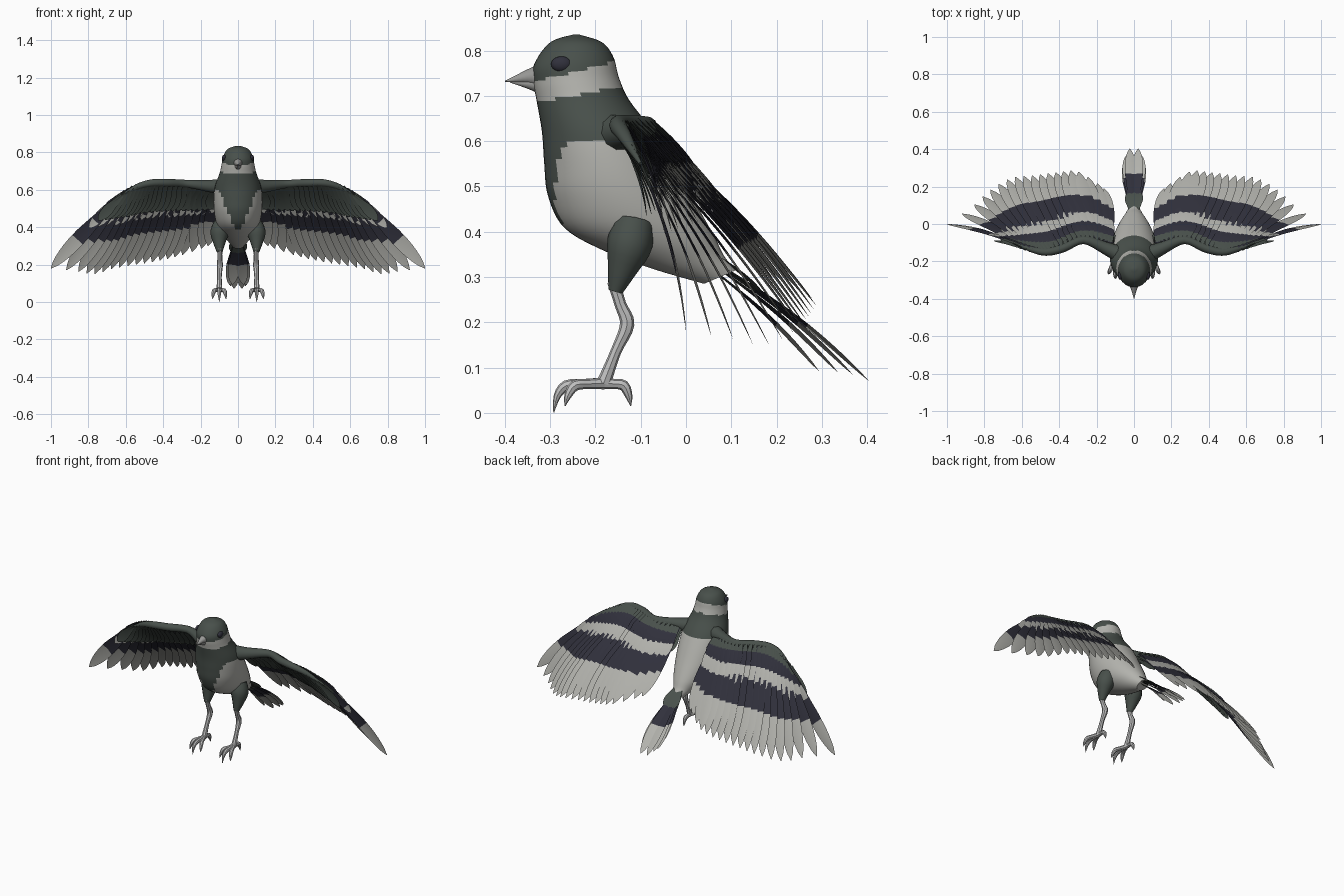
import bpy, bmesh, math
from mathutils import Vector

if "Cube" in bpy.data.objects:
    bpy.data.objects.remove(bpy.data.objects["Cube"])


def material(name, r, g, b):
    m = bpy.data.materials.new(name)
    m.use_nodes = True
    m.diffuse_color = (r, g, b, 1)
    bsdf = m.node_tree.nodes["Principled BSDF"]
    bsdf.inputs["Base Color"].default_value = (r, g, b, 1)
    bsdf.inputs["Roughness"].default_value = 0.8
    return m


MATS = [material("pale_grey", 0.45, 0.45, 0.42), material("dark_green_grey", 0.065, 0.08, 0.07),
        material("dark_navy", 0.03, 0.03, 0.045), material("leg_grey", 0.52, 0.52, 0.52),
        material("beak_grey", 0.32, 0.32, 0.31)]
PALE, GREEN, NAVY, LEG, BEAK = range(5)


def spline(points, t):
    """Smooth point at t in 0..1 along the control points."""
    n = len(points) - 1
    i = min(int(t * n), n - 1)
    f = t * n - i
    a, b, c, d = (points[min(max(i + k, 0), n)] for k in (-1, 0, 1, 2))
    return [0.5 * (2 * q + (r - p) * f + (2 * p - 5 * q + 4 * r - s) * f ** 2
                   + (3 * q - p - 3 * r + s) * f ** 3) for p, q, r, s in zip(a, b, c, d)]


def finish(name, bm, closed=True, angle=40):
    if closed:
        bmesh.ops.recalc_face_normals(bm, faces=bm.faces)
    mesh = bpy.data.meshes.new(name)
    bm.to_mesh(mesh)
    bm.free()
    for m in MATS:
        mesh.materials.append(m)
    ob = bpy.data.objects.new(name, mesh)
    bpy.context.collection.objects.link(ob)
    bpy.ops.object.select_all(action="DESELECT")
    ob.select_set(True)
    bpy.context.view_layer.objects.active = ob
    bpy.ops.object.shade_smooth_by_angle(angle=math.radians(angle))
    return ob


def loft(bm, rings, rule):
    """Skin a list of rings; rule(face centre) gives the material."""
    rows = [[bm.verts.new(p) for p in ring] for ring in rings]
    n = len(rows[0])
    faces = [bm.faces.new((a[i], a[(i + 1) % n], b[(i + 1) % n], b[i]))
             for a, b in zip(rows, rows[1:]) for i in range(n)]
    faces += [bm.faces.new(rows[0]), bm.faces.new(rows[-1])]
    for f in faces:
        f.material_index = rule(f.calc_center_median())


def tube(bm, path, mat, ref, sides=8, steps=10):
    """Tapered tube through (x, y, z, radius) points."""
    pts = [spline(path, i / steps) for i in range(steps + 1)]
    rings = []
    for i, p in enumerate(pts):
        a, b = pts[max(i - 1, 0)], pts[min(i + 1, steps)]
        t = (Vector(b[:3]) - Vector(a[:3])).normalized()
        u = t.cross(Vector(ref)).normalized()
        v = t.cross(u)
        rings.append([Vector(p[:3]) + max(p[3], 0.001) * (u * math.cos(w) + v * math.sin(w))
                      for w in (math.tau * k / sides for k in range(sides))])
    loft(bm, rings, lambda c: mat)


def feather(bm, root, tip, across, half, bands, lift=0.0):
    """Cambered blade; bands are (end fraction, material)."""
    axis = tip - root
    size = axis.length
    axis.normalize()
    side = (across - axis * across.dot(axis)).normalized()
    up = axis.cross(side)
    if up.z < 0:
        up.negate()
    side = (side + 0.16 * up).normalized()
    rows, steps = [], 16
    for i in range(steps + 1):
        t = i / steps
        w = half * (0.35 + 0.65 * min(t / 0.55, 1))
        if t > 0.65:
            w *= max(1 - ((t - 0.65) / 0.35) ** 2, 0.01) ** 0.7
        mid = root + axis * size * t + up * (lift + 0.03 * size * math.sin(math.pi * t))
        rows.append([bm.verts.new(mid + side * w * k + up * (0.12 * w if k == 0 else 0))
                     for k in (-1, 0, 1)])
    for i in range(steps):
        mat = next(m for end, m in bands if (i + 0.5) / steps <= end)
        for k in (0, 1):
            f = bm.faces.new((rows[i][k], rows[i][k + 1], rows[i + 1][k + 1], rows[i + 1][k]))
            f.material_index = mat


# Body and head: front y, z, back y, z and half width of each section
SECTIONS = [(-0.25, 0.835, -0.235, 0.835, 0.01), (-0.30, 0.818, -0.185, 0.818, 0.055),
            (-0.335, 0.77, -0.16, 0.785, 0.08), (-0.337, 0.73, -0.148, 0.74, 0.088),
            (-0.33, 0.69, -0.125, 0.69, 0.098), (-0.318, 0.62, -0.075, 0.625, 0.122),
            (-0.313, 0.55, -0.035, 0.56, 0.13), (-0.305, 0.48, 0.005, 0.49, 0.128),
            (-0.27, 0.41, 0.04, 0.43, 0.115), (-0.19, 0.362, 0.065, 0.385, 0.092),
            (-0.08, 0.32, 0.085, 0.345, 0.06), (0.04, 0.285, 0.11, 0.315, 0.03)]


def plumage(c):
    if c.z > 0.765 + 0.25 * (c.y + 0.2):
        return GREEN
    if c.z > 0.70 + 0.2 * (c.y + 0.25):
        return PALE
    if c.z > 0.6:
        return GREEN
    bib = c.y < -0.2 and c.z > 0.39 and abs(c.x) < 0.03 + 0.4 * (c.z - 0.42)
    return GREEN if bib else PALE


rings = []
for i in range(61):
    fy, fz, by, bz, w = spline(SECTIONS, i / 60)
    front, back = Vector((0, fy, fz)), Vector((0, by, bz))
    rings.append([(front + back) / 2 + (back - front) / 2 * math.cos(a)
                  + Vector((w * math.sin(a), 0, 0))
                  for a in (math.tau * k / 40 for k in range(40))])
bm = bmesh.new()
loft(bm, rings, plumage)
finish("body", bm)

# Beak: upper and lower halves
for name, path in (("upper_beak", [(0, -0.315, 0.743, 0.032), (0, -0.345, 0.742, 0.018),
                                   (0, -0.375, 0.737, 0.008), (0, -0.40, 0.732, 0.001)]),
                   ("lower_beak", [(0, -0.315, 0.725, 0.024), (0, -0.35, 0.727, 0.011),
                                   (0, -0.388, 0.73, 0.001)])):
    bm = bmesh.new()
    tube(bm, path, BEAK, (1, 0, 0), 10)
    finish(name, bm)

# Wing paths, from the outermost feather to the innermost
ROOTS = [(0.62, -0.11, 0.575), (0.53, -0.14, 0.62), (0.42, -0.15, 0.64),
         (0.27, -0.09, 0.635), (0.12, -0.11, 0.61)]
TIPS = [(1.0, 0.0, 0.18), (0.87, 0.09, 0.165), (0.77, 0.18, 0.15), (0.66, 0.245, 0.18),
        (0.54, 0.26, 0.2), (0.42, 0.275, 0.22), (0.3, 0.28, 0.25), (0.16, 0.19, 0.3)]
# Feather layers: length share, half width, lift, count, colour bands
LAYERS = {
    "flight_feathers": (1.0, 0.038, 0.0, 19, [(0.2, GREEN), (0.6, NAVY), (1, PALE)]),
    "greater_coverts": (0.46, 0.027, 0.012, 23, [(0.5, NAVY), (1, PALE)]),
    "lesser_coverts": (0.26, 0.022, 0.02, 25, [(0.4, GREEN), (1, NAVY)]),
    "under_coverts": (0.34, 0.028, -0.016, 23, [(1, GREEN)]),
}

for side, label in ((1, "left"), (-1, "right")):
    def flip(p):
        return Vector((p[0] * side, p[1], p[2]))

    def mirrored(path):
        return [(p[0] * side,) + p[1:] for p in path]

    # Wing feathers
    for layer, (share, half, lift, count, bands) in LAYERS.items():
        bm = bmesh.new()
        for i in range(count):
            u = (i / (count - 1)) ** 0.82
            root, tip = flip(spline(ROOTS, u)), flip(spline(TIPS, u))
            across = (flip(spline(TIPS, max(u - 0.05, 0))) - flip(spline(TIPS, min(u + 0.05, 1)))
                      + flip(ROOTS[0]) - flip(ROOTS[-1]))
            feather(bm, root, root.lerp(tip, share), across, half, bands, lift)
        finish(label + "_" + layer, bm, False)

    # Wing arm along the leading edge
    bm = bmesh.new()
    tube(bm, mirrored([(0.06, -0.17, 0.615, 0.05), (0.15, -0.13, 0.62, 0.034),
                       (0.27, -0.085, 0.632, 0.022), (0.38, -0.13, 0.637, 0.022),
                       (0.47, -0.15, 0.635, 0.02), (0.55, -0.135, 0.61, 0.015),
                       (0.65, -0.1, 0.55, 0.004)]), GREEN, (0, 0, 1), 10, 24)
    finish(label + "_wing_arm", bm)

    # Eye
    bm = bmesh.new()
    bmesh.ops.create_uvsphere(bm, u_segments=16, v_segments=10, radius=1)
    for v in bm.verts:
        v.co = Vector((v.co.x * 0.012 + side * 0.074, v.co.y * 0.023 - 0.275, v.co.z * 0.017 + 0.77))
    for f in bm.faces:
        f.material_index = NAVY
    finish(label + "_eye", bm)

    # Thigh, shin and toes
    bm = bmesh.new()
    tube(bm, mirrored([(0.085, -0.115, 0.42, 0.045), (0.098, -0.125, 0.37, 0.05),
                       (0.1, -0.14, 0.32, 0.034), (0.098, -0.156, 0.268, 0.016)]),
         GREEN, (1, 0, 0), 12)
    finish(label + "_thigh", bm)
    bm = bmesh.new()
    tube(bm, mirrored([(0.098, -0.16, 0.29, 0.014), (0.097, -0.145, 0.24, 0.013),
                       (0.097, -0.13, 0.195, 0.016), (0.099, -0.155, 0.135, 0.012),
                       (0.1, -0.182, 0.065, 0.016)]), LEG, (1, 0, 0), 8, 16)
    finish(label + "_shin", bm)
    bm = bmesh.new()
    for spread, reach in ((-0.036, 0.085), (0, 0.11), (0.036, 0.085), (0, -0.06)):
        tube(bm, mirrored([(0.1 + spread * k, -0.182 - reach * k, z, r) for k, z, r in
                           ((0, 0.065, 0.013), (0.4, 0.064, 0.011), (0.75, 0.06, 0.012),
                            (0.93, 0.037, 0.008), (1, 0.001 if reach > 0.1 else 0.015, 0.001))]),
             LEG, (1, 0, 0), 8, 12)
    finish(label + "_toes", bm)

# Tail: overlapping feathers, then short coverts over the root
bm = bmesh.new()
for x, y, z, lift in ((0.022, 0.398, 0.065, 0.008), (0.04, 0.365, 0.082, 0.004),
                      (0.045, 0.335, 0.09, 0), (0.03, 0.30, 0.10, -0.01)):
    for s in (1, -1):
        feather(bm, Vector((s * 0.012, 0.07, 0.32)), Vector((s * x, y, z)), Vector((s, 0, 0)),
                0.031, [(0.25, GREEN), (0.55, NAVY), (1, PALE)], lift)
finish("tail_feathers", bm, False)
bm = bmesh.new()
for s in (1, 0, -1):
    feather(bm, Vector((s * 0.015, 0.06, 0.345)), Vector((s * 0.03, 0.165, 0.262)),
            Vector((1, 0, 0)), 0.024, [(1, GREEN)], 0.006)
finish("tail_coverts", bm, False)
